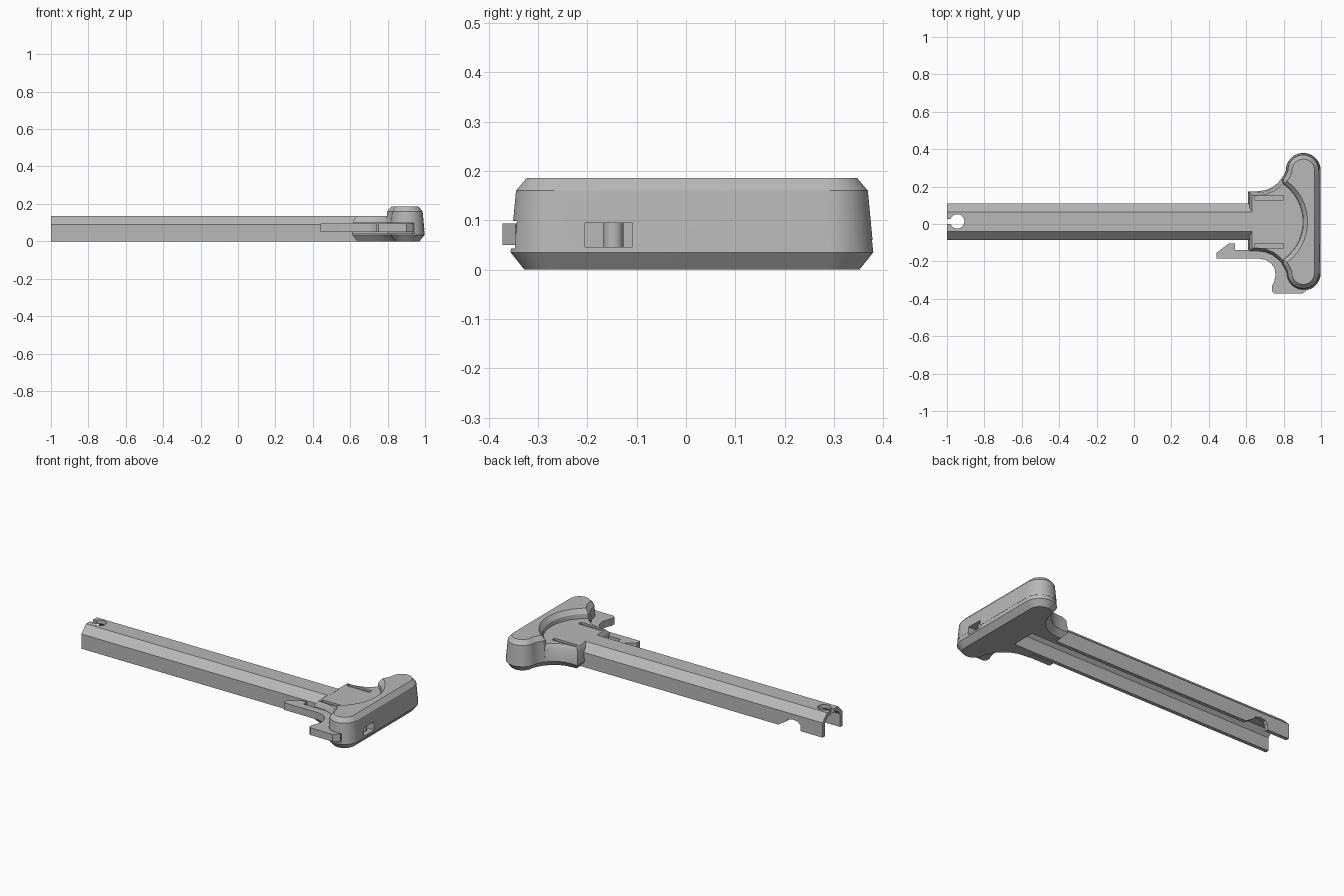
import bpy, bmesh, math
from mathutils import Vector

if "Cube" in bpy.data.objects:
    bpy.data.objects.remove(bpy.data.objects["Cube"])

YC = 0.012  # centre line of the bar
grey = bpy.data.materials.new("anodised grey")
grey.diffuse_color = (0.48, 0.48, 0.48, 1)
grey.use_nodes = True
grey.node_tree.nodes["Principled BSDF"].inputs["Base Color"].default_value = grey.diffuse_color


def offset(poly, d):
    """Shrink a closed 2D outline by d, returned counter-clockwise."""
    pts = [Vector(p) for p in poly]
    n = len(pts)
    if sum(pts[i - 1].x * pts[i].y - pts[i].x * pts[i - 1].y for i in range(n)) < 0:
        pts.reverse()
    out = []
    for i, p in enumerate(pts):
        a = (p - pts[i - 1]).normalized()
        b = (pts[(i + 1) % n] - p).normalized()
        n1, n2 = Vector((-a.y, a.x)), Vector((-b.y, b.x))
        out.append(p + (n1 + n2) * (d / (1 + n1.dot(n2))))
    return out


def loft(name, poly, levels, axis="z"):
    """Stack (height, inset) copies of an outline along an axis into a solid."""
    place = {"z": lambda p, h: (p.x, p.y, h),
             "x": lambda p, h: (h, p.x, p.y),
             "y": lambda p, h: (p.x, h, p.y)}[axis]
    bm = bmesh.new()
    rings = [[bm.verts.new(place(p, h)) for p in offset(poly, d)] for h, d in levels]
    bm.faces.new(rings[0][::-1])
    bm.faces.new(rings[-1])
    for lo, hi in zip(rings, rings[1:]):
        for i in range(len(lo)):
            j = (i + 1) % len(lo)
            bm.faces.new((lo[i], lo[j], hi[j], hi[i]))
    bmesh.ops.recalc_face_normals(bm, faces=bm.faces[:])
    me = bpy.data.meshes.new(name)
    bm.to_mesh(me)
    bm.free()
    me.materials.append(grey)
    ob = bpy.data.objects.new(name, me)
    bpy.context.collection.objects.link(ob)
    return ob


def box(name, x, y, z):
    return loft(name, [(x[0], y[0]), (x[1], y[0]), (x[1], y[1]), (x[0], y[1])],
                [(z[0], 0), (z[1], 0)])


def disc(x, y, r, n):
    return [(x + r * math.cos(2 * math.pi * i / n), y + r * math.sin(2 * math.pi * i / n))
            for i in range(n)]


def combine(ob, tools, op="DIFFERENCE"):
    bpy.context.view_layer.objects.active = ob
    for t in tools:
        m = ob.modifiers.new("cut", "BOOLEAN")
        m.operation, m.solver, m.object = op, "EXACT", t
        bpy.ops.object.modifier_apply(modifier=m.name)


def mirrored(half):
    """Close a half outline (x, distance from centre line) by mirroring it."""
    return [(x, YC + v) for x, v in half] + [(x, YC - v) for x, v in reversed(half)]


# Channel that runs under the bar and into the handle
channel = loft("channel_cutter",
               [(YC - 0.074, -0.1), (YC + 0.074, -0.1), (YC + 0.074, 0.08),
                (YC + 0.045, 0.11), (YC - 0.045, 0.11), (YC - 0.074, 0.08)],
               [(-1.1, 0), (0.79, 0)], "x")

# Bar with chamfered top
bar = loft("bar",
           [(YC - 0.097, 0), (YC + 0.097, 0), (YC + 0.097, 0.09),
            (YC + 0.052, 0.135), (YC - 0.052, 0.135), (YC - 0.097, 0.09)],
           [(-1, 0), (0.64, 0)], "x")
hole = loft("hole_cutter", disc(-0.945, 0.014, 0.038, 32), [(0.05, 0), (0.2, 0)])
end_slot = box("end_slot_cutter", (-1.1, -0.96), (0.0, 0.028), (0.05, 0.2))
notch = loft("notch_cutter",
             [(-0.85, -0.02), (-0.85, 0.035), (-0.835, 0.052), (-0.80, 0.058),
              (-0.765, 0.05), (-0.755, 0.035), (-0.70, 0.0), (-0.70, -0.02)],
             [(0.05, 0), (0.2, 0)], "y")
combine(bar, [channel, hole, end_slot, notch])

# T-shaped handle: neck flaring into rounded grip ends
wing = [(0.70, 0.168), (0.735, 0.182), (0.765, 0.204), (0.787, 0.228), (0.803, 0.254)]
cap = [(0.905 + 0.093 * math.cos(math.radians(a)), 0.275 + 0.093 * math.sin(math.radians(a)))
       for a in range(180, -1, -12)]
handle = loft("handle", mirrored([(0.61, 0.163), (0.66, 0.163)] + wing + cap),
              [(0, 0.028), (0.035, 0), (0.112, 0.008), (0.134, 0.022)])

# Raised grip with a scooped inner edge
scoop = [(0.658 + 0.237 * math.cos(math.radians(a)), 0.237 * math.sin(math.radians(a)))
         for a in range(3, 58, 6)]
grip = loft("grip", mirrored(scoop + wing[3:] + cap),
            [(0.06, 0.0015), (0.16, 0.011), (0.186, 0.033)])
combine(handle, [grip], "UNION")

# Latch lever outline
lever_outline = [(0.44, -0.185), (0.67, -0.185), (0.705, -0.192), (0.735, -0.212),
                 (0.752, -0.24), (0.757, -0.275), (0.75, -0.305), (0.737, -0.335),
                 (0.737, -0.36), (0.75, -0.372), (0.90, -0.372), (0.935, -0.345),
                 (0.90, -0.28), (0.85, -0.20), (0.80, -0.14), (0.54, -0.14),
                 (0.54, -0.105), (0.505, -0.105), (0.44, -0.155)]
lever = loft("latch_lever", lever_outline, [(0.05, 0), (0.094, 0)])

# Recesses in the handle: lever slot, rear window and top grooves
lever_slot = loft("lever_slot_cutter", lever_outline, [(0.043, -0.006), (0.099, -0.006)])
window = box("window_cutter", (0.925, 1.1), (-0.205, -0.108), (0.046, 0.095))
grooves = [box("groove_cutter", (0.645, 0.8), (YC + s * 0.128 - 0.013, YC + s * 0.128 + 0.013),
               (0.122, 0.2)) for s in (-1, 1)]
combine(handle, [channel, lever_slot, window] + grooves)

# Pin seen through the rear window
pin = loft("latch_pin", disc(0.95, -0.147, 0.02, 16), [(0.04, 0), (0.1, 0)])

# Remove helpers and shade
for ob in [channel, hole, end_slot, notch, grip, lever_slot, window] + grooves:
    bpy.data.objects.remove(ob)
bpy.ops.object.select_all(action="DESELECT")
for ob in (bar, handle, lever, pin):
    ob.select_set(True)
bpy.context.view_layer.objects.active = bar
bpy.ops.object.shade_smooth_by_angle(angle=math.radians(30))
